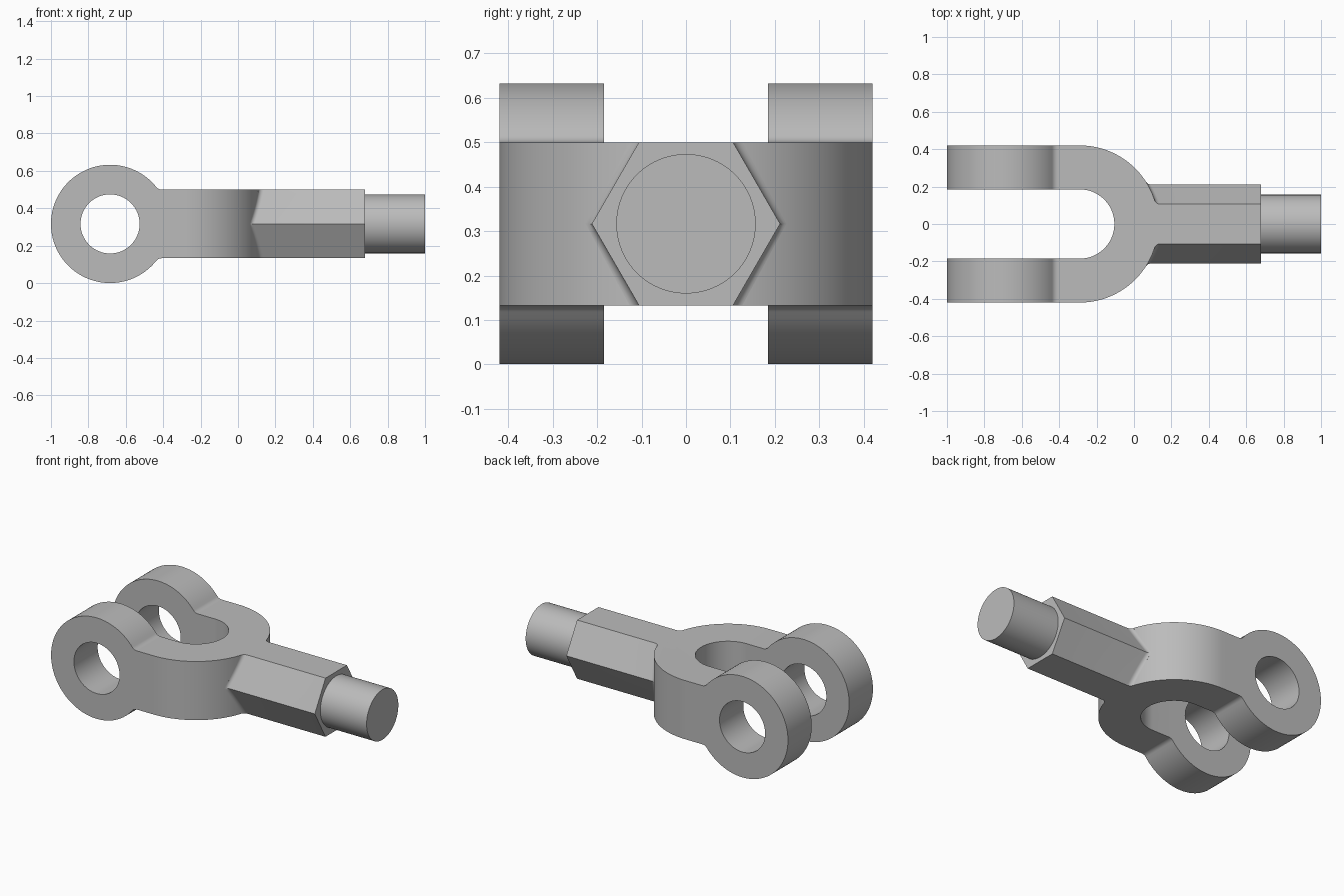
import bpy, bmesh
from math import sin, cos, pi, sqrt, atan2, radians

if "Cube" in bpy.data.objects:
    bpy.data.objects.remove(bpy.data.objects["Cube"])

MID = 0.3165                      # height of the centre line
EYE_X, EYE_R, HOLE_R = -0.684, 0.316, 0.158
HALF = 0.1835                     # half height of the bar and the hexagon
BEND_X, OUT_R, IN_R = -0.29, 0.42, 0.185
HEX_END = 0.68

steel = bpy.data.materials.new("steel_grey")
steel.use_nodes = True
GREY = (0.5, 0.5, 0.5, 1)
steel.diffuse_color = GREY
steel.node_tree.nodes["Principled BSDF"].inputs["Base Color"].default_value = GREY


def arc(cx, cy, r, a0, a1, n):
    return [(cx + r * cos(a0 + (a1 - a0) * i / n), cy + r * sin(a0 + (a1 - a0) * i / n))
            for i in range(n + 1)]


def fillet(big, h, r, n=8):
    """Arc blending a circle about the origin into the line y = h."""
    cx = sqrt((big + r) ** 2 - (h + r) ** 2)
    return arc(cx, h + r, r, pi + atan2(h + r, cx), 1.5 * pi, n)


def mesh_object(name, bm):
    bmesh.ops.recalc_face_normals(bm, faces=bm.faces)
    mesh = bpy.data.meshes.new(name)
    bm.to_mesh(mesh)
    bm.free()
    mesh.materials.append(steel)
    ob = bpy.data.objects.new(name, mesh)
    bpy.context.collection.objects.link(ob)
    return ob


def loft(name, rows):
    """Closed solid through matching rings of 3D points."""
    bm = bmesh.new()
    rings = [[bm.verts.new(p) for p in row] for row in rows]
    for a, b in zip(rings, rings[1:]):
        for i in range(len(a)):
            j = (i + 1) % len(a)
            bm.faces.new((a[i], a[j], b[j], b[i]))
    bm.faces.new(rings[0])
    bm.faces.new(rings[-1])
    return mesh_object(name, bm)


def select_only(ob):
    bpy.ops.object.select_all(action='DESELECT')
    ob.select_set(True)
    bpy.context.view_layer.objects.active = ob


def boolean(ob, cutter, operation):
    mod = ob.modifiers.new("cut", 'BOOLEAN')
    mod.operation, mod.solver, mod.object = operation, 'EXACT', cutter
    select_only(ob)
    bpy.ops.object.modifier_apply(modifier=mod.name)
    bpy.data.objects.remove(cutter)


def smooth(ob):
    select_only(ob)
    bpy.ops.object.shade_smooth_by_angle(angle=radians(25))


# Fork: U-shaped plan, trimmed by the side profile of eye and bar
plan = [(-1.1, -OUT_R)] + arc(BEND_X, 0, OUT_R, -pi / 2, pi / 2, 64) + [(-1.1, OUT_R)]
plan += [(-1.1, IN_R)] + arc(BEND_X, 0, IN_R, pi / 2, -pi / 2, 48) + [(-1.1, -IN_R)]
fork = loft("fork", [[(x, y, z) for x, y in plan] for z in (-0.1, 0.8)])

blend = fillet(EYE_R, HALF, 0.04)
start = atan2(blend[0][1], blend[0][0])
side = [(0.5, HALF)] + blend[:0:-1] + arc(0, 0, EYE_R, start, 2 * pi - start, 96)
side += [(x, -z) for x, z in blend[1:]] + [(0.5, -HALF)]
side = [(EYE_X + x, MID + z) for x, z in side]
side[0], side[-1] = (0.3, MID + HALF), (0.3, MID - HALF)
trim = loft("side_trim", [[(x, y, z) for x, z in side] for y in (-0.5, 0.5)])
boolean(fork, trim, 'INTERSECT')

# Pin hole through both eyes
hole = arc(EYE_X, MID, HOLE_R, 0, 2 * pi, 64)[:-1]
drill = loft("pin_drill", [[(x, y, z) for x, z in hole] for y in (-0.6, 0.6)])
boolean(fork, drill, 'DIFFERENCE')
smooth(fork)

# Hexagonal neck, flared into the round of the fork
rows = []
for i in range(-10, 11):
    z = HALF * i / 10
    h = (2 * HALF - abs(z)) / sqrt(3)
    edge = [(BEND_X + x, y) for x, y in fillet(OUT_R, h, 0.03)]
    edge = [(0, edge[0][1] - 0.01)] + edge + [(HEX_END, h)]
    ring = edge + [(x, -y) for x, y in reversed(edge)]
    rows.append([(x, y, MID + z) for x, y in ring])
smooth(loft("hex_neck", rows))

# Round stud at the end
disc = arc(0, MID, 0.157, 0, 2 * pi, 64)[:-1]
smooth(loft("stud", [[(x, y, z) for y, z in disc] for x in (HEX_END - 0.02, 1.0)]))
